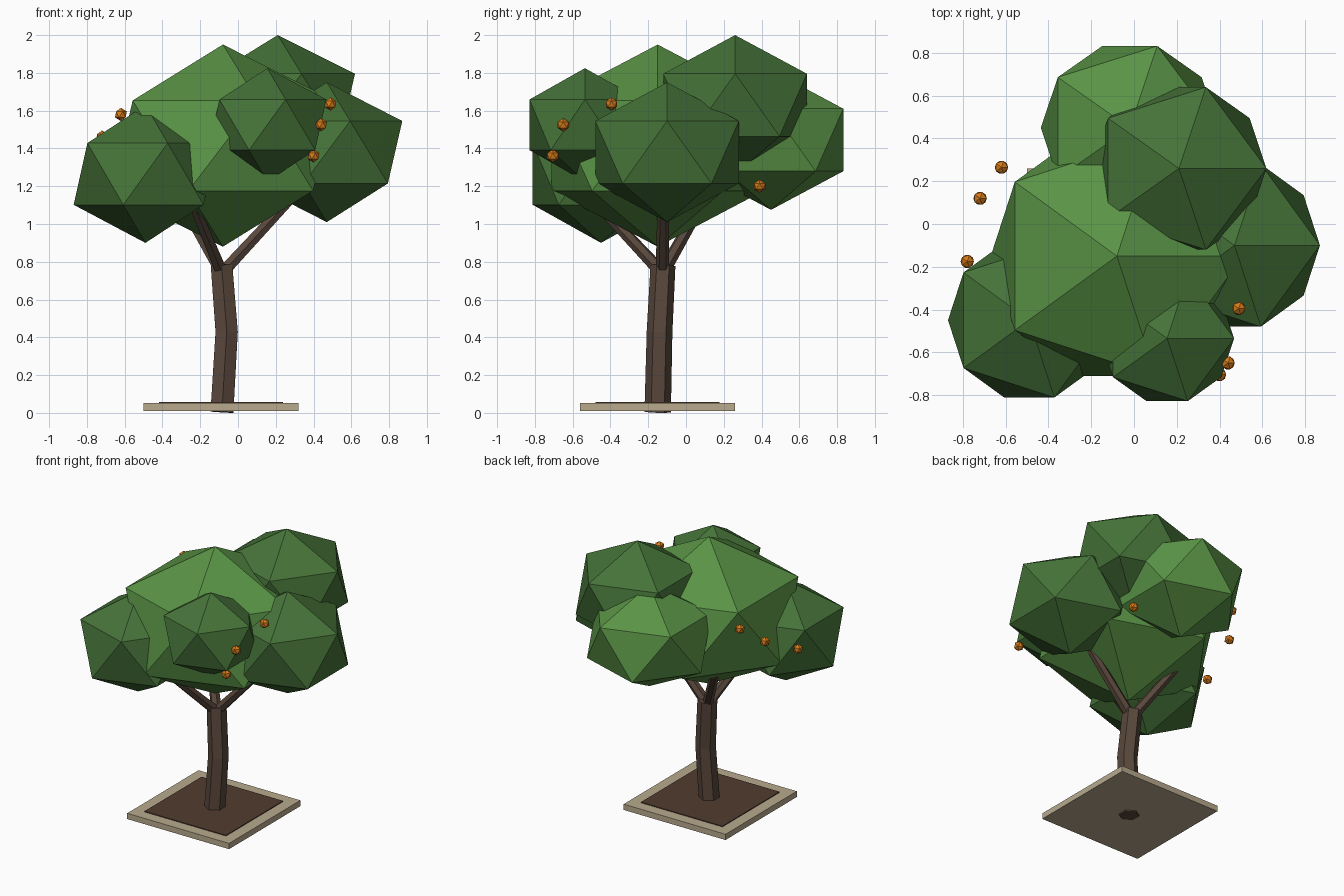
import bpy, bmesh, math
from mathutils import Vector

if "Cube" in bpy.data.objects:
    bpy.data.objects.remove(bpy.data.objects["Cube"])


def material(name, rgb):
    m = bpy.data.materials.new(name)
    m.diffuse_color = (*rgb, 1)
    m.use_nodes = True
    m.node_tree.nodes["Principled BSDF"].inputs["Base Color"].default_value = m.diffuse_color
    return m


BARK = material("bark", (0.10, 0.064, 0.045))
SOIL = material("soil", (0.085, 0.045, 0.028))
STONE = material("stone", (0.48, 0.40, 0.27))
LIGHT = material("light_leaf", (0.10, 0.29, 0.06))
DARK = material("dark_leaf", (0.06, 0.17, 0.04))
ORANGE = material("fruit", (0.68, 0.20, 0.01))


def finish(obj, name, mat):
    obj.name = name
    obj.data.materials.append(mat)
    return obj


def slab(name, half, z0, z1, mat):
    bpy.ops.mesh.primitive_cube_add(size=1, location=(-0.09, -0.15, (z0 + z1) / 2))
    bpy.context.object.scale = (2 * half, 2 * half, z1 - z0)
    finish(bpy.context.object, name, mat)


def ball(name, loc, radii, mat):
    bpy.ops.mesh.primitive_ico_sphere_add(subdivisions=1, radius=1, location=loc)
    bpy.context.object.scale = radii
    finish(bpy.context.object, name, mat)


def tube(name, path, radii, sides, mat):
    pts = [Vector(p) for p in path]
    bm = bmesh.new()
    rings = []
    for i, (p, r) in enumerate(zip(pts, radii)):
        t = (pts[min(i + 1, len(pts) - 1)] - pts[max(i - 1, 0)]).normalized()
        u = (Vector((0, 1, 0)) - t * t.y).normalized()
        v = t.cross(u)
        rings.append([bm.verts.new(p + r * (u * math.cos(a) + v * math.sin(a)))
                      for a in (2 * math.pi * k / sides for k in range(sides))])
    for a, b in zip(rings, rings[1:]):
        for k in range(sides):
            n = (k + 1) % sides
            bm.faces.new((a[k], a[n], b[n], b[k]))
    bm.faces.new(rings[0][::-1])
    bm.faces.new(rings[-1])
    bmesh.ops.recalc_face_normals(bm, faces=bm.faces)
    me = bpy.data.meshes.new(name)
    bm.to_mesh(me)
    bm.free()
    obj = bpy.data.objects.new(name, me)
    bpy.context.collection.objects.link(obj)
    finish(obj, name, mat)


# Planter base and soil
slab("base_slab", 0.41, 0.01, 0.052, STONE)
slab("soil", 0.328, 0.03, 0.058, SOIL)

# Slightly bent trunk
tube("trunk", [(-0.085, -0.15, 0.004), (-0.06, -0.14, 0.43), (-0.087, -0.122, 0.78)],
     [0.07, 0.068, 0.066], 6, BARK)

# Three branches
for name, end in (("branch_right", (0.36, -0.12, 1.22)),
                  ("branch_back", (-0.33, 0.12, 1.17)),
                  ("branch_front", (-0.25, -0.50, 1.14))):
    tube(name, [(-0.085, -0.125, 0.74), end], [0.036, 0.028], 6, BARK)

# Leaf clumps: centre, radii
for name, loc, radii, mat in (
        ("crown_main", (-0.08, -0.15, 1.415), (0.66, 0.66, 0.535), LIGHT),
        ("crown_right", (0.47, -0.10, 1.38), (0.447, 0.447, 0.37), DARK),
        ("crown_top", (0.21, 0.26, 1.63), (0.458, 0.447, 0.37), DARK),
        ("crown_back", (-0.02, 0.45, 1.445), (0.465, 0.45, 0.37), LIGHT),
        ("crown_left", (-0.49, -0.45, 1.265), (0.425, 0.425, 0.365), DARK),
        ("crown_front", (0.155, -0.535, 1.525), (0.35, 0.345, 0.30), DARK)):
    ball(name, loc, radii, mat)

# Fruit
for i, loc in enumerate(((-0.62, 0.265, 1.58), (-0.72, 0.12, 1.46), (-0.78, -0.175, 1.31),
                         (0.49, -0.395, 1.635), (0.44, -0.65, 1.525), (0.40, -0.705, 1.36),
                         (0.33, 0.39, 1.20))):
    ball(f"fruit_{i + 1}", loc, (0.035, 0.035, 0.035), ORANGE)
